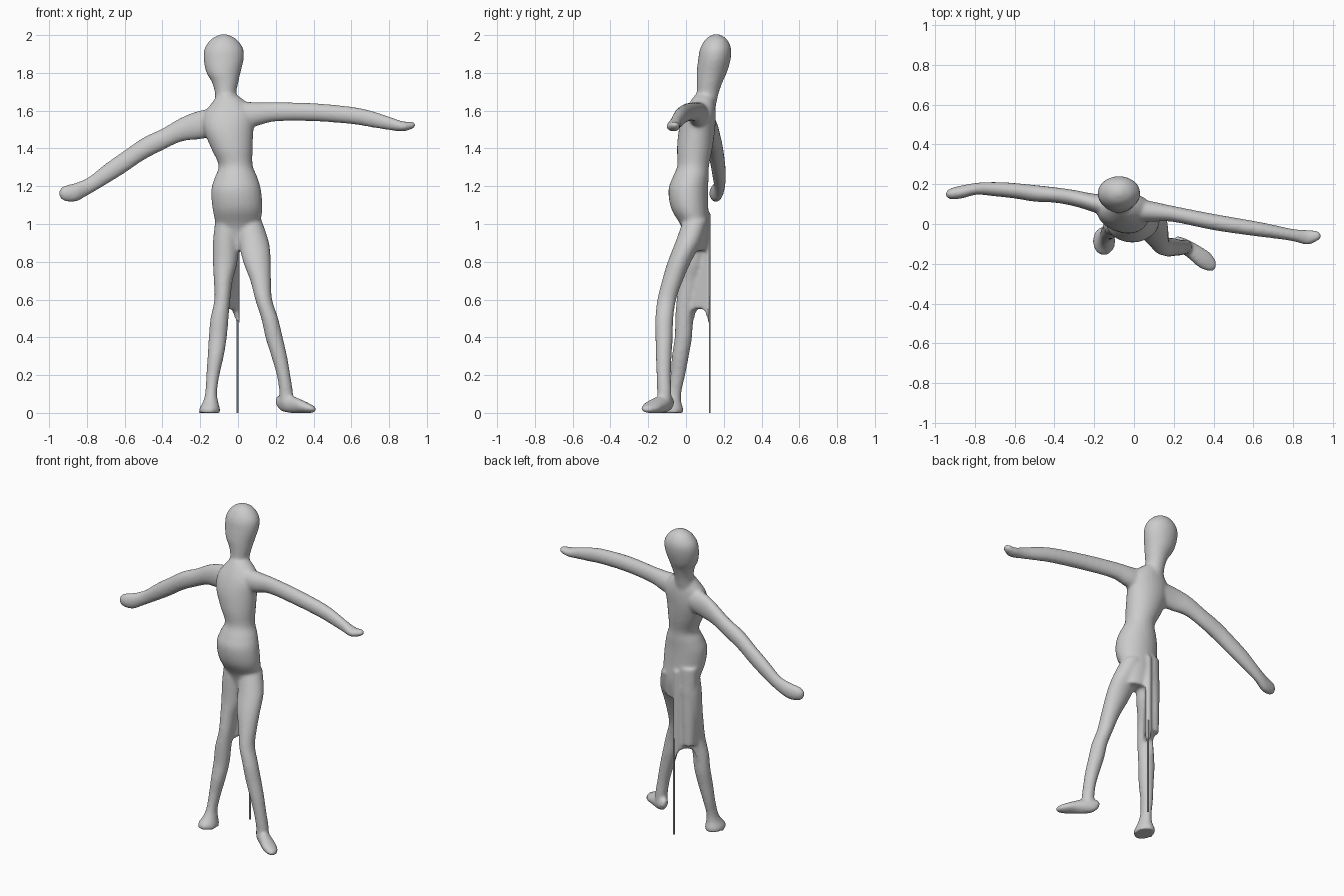
import bpy, bmesh, math
from mathutils import Vector

SIDES, STEPS = 24, 4
bm = bmesh.new()


def spline(a, b, c, d, t):
    return 0.5 * (2 * b + (c - a) * t + (2 * a - 5 * b + 4 * c - d) * t * t
                  + (3 * b - a - 3 * c + d) * t ** 3)


def limb(sections, along="Z", power=1.0):
    """Loft ellipses (x, y, z, r1, r2); Z: r1=x r2=y, X: r1=y r2=z."""
    n, path = len(sections), []
    for i in range(n - 1):
        quad = [sections[min(max(i + k, 0), n - 1)] for k in (-1, 0, 1, 2)]
        for s in range(STEPS):
            path.append([spline(*v, s / STEPS) for v in zip(*quad)])
    path.append(sections[-1])
    rings = []
    for x, y, z, r1, r2 in path:
        ring = []
        for k in range(SIDES):
            a = 2 * math.pi * k / SIDES
            u, v = r1 * math.cos(a), r2 * math.sin(a)
            off = Vector((u, v, 0)) if along == "Z" else Vector((0, u, v))
            ring.append(bm.verts.new(Vector((x, y, z)) + off))
        rings.append(ring)
    for a, b in zip(rings, rings[1:]):
        for k in range(SIDES):
            j = (k + 1) % SIDES
            bm.faces.new((a[k], a[j], b[j], b[k]))
    bm.faces.new(rings[0][::-1])
    bm.faces.new(rings[-1])


# head and neck
limb([(-.06, .09, 1.58, .07, .06), (-.065, .112, 1.68, .056, .058),
      (-.068, .125, 1.75, .070, .068), (-.077, .136, 1.80, .090, .080),
      (-.076, .150, 1.87, .106, .086), (-.075, .157, 1.93, .102, .082),
      (-.075, .160, 1.98, .065, .055), (-.075, .160, 2.005, .015, .015)])
# torso and pelvis
limb([(.00, .055, .86, .10, .05), (.00, .050, .98, .115, .072),
      (-.003, .020, 1.08, .132, .098), (-.01, .012, 1.18, .132, .105),
      (-.01, .025, 1.25, .112, .095), (-.012, .038, 1.31, .090, .084),
      (-.032, .046, 1.40, .110, .094), (-.05, .058, 1.50, .132, .096),
      (-.045, .072, 1.58, .135, .086), (-.045, .085, 1.64, .095, .068),
      (-.055, .095, 1.68, .055, .050)])
# left arm, held straight out
limb([(.00, .070, 1.575, .060, .075), (.10, .062, 1.582, .050, .063),
      (.20, .050, 1.594, .040, .051), (.40, .010, 1.592, .041, .048),
      (.60, -.022, 1.575, .038, .046), (.70, -.038, 1.557, .034, .044),
      (.80, -.056, 1.533, .031, .036), (.87, -.067, 1.517, .038, .027),
      (.92, -.060, 1.522, .026, .020), (.938, -.060, 1.525, .012, .010)], "X")
# right arm, lowered and swept back
limb([(-.10, .085, 1.54, .060, .075), (-.20, .105, 1.525, .047, .076),
      (-.30, .130, 1.500, .041, .064), (-.40, .146, 1.448, .039, .058),
      (-.50, .154, 1.398, .042, .060), (-.60, .167, 1.330, .039, .060),
      (-.70, .175, 1.264, .036, .056), (-.79, .177, 1.202, .030, .047),
      (-.86, .162, 1.168, .033, .050), (-.92, .152, 1.162, .028, .040),
      (-.945, .150, 1.162, .012, .018)], "X")
# left leg, stepping forward
limb([(.06, .050, 1.02, .065, .065), (.085, .010, .90, .080, .068),
      (.100, -.035, .80, .073, .062), (.120, -.072, .70, .055, .055),
      (.136, -.102, .60, .045, .050), (.168, -.115, .50, .045, .048),
      (.191, -.116, .40, .046, .046), (.218, -.118, .30, .042, .042),
      (.241, -.118, .20, .036, .038), (.255, -.115, .11, .036, .038),
      (.255, -.115, .05, .036, .040)])
# left foot, toes turned out
limb([(.200, -.085, .065, .020, .020), (.230, -.100, .052, .037, .042),
      (.280, -.130, .045, .047, .046), (.330, -.165, .036, .055, .037),
      (.380, -.190, .024, .048, .025), (.412, -.205, .018, .022, .013)], "X")
# right leg and foot
limb([(-.15, -.085, .0, .058, .070), (-.15, -.085, .025, .054, .070),
      (-.145, -.075, .06, .040, .050), (-.142, -.062, .11, .031, .038),
      (-.133, -.043, .20, .035, .039), (-.118, -.030, .30, .043, .045),
      (-.107, -.014, .40, .048, .046), (-.098, -.010, .50, .048, .047),
      (-.083, .000, .60, .042, .050), (-.078, .025, .70, .050, .062),
      (-.068, .042, .80, .065, .066), (-.064, .050, .92, .068, .070),
      (-.055, .050, 1.03, .062, .065)])

# draped web behind the right leg, arched along its lower edge
N = 10
columns = []
for i in range(N + 1):
    t = i / N
    p = Vector((-.085 + .085 * t, .015 + .110 * t, 0))
    low = .55 - .09 * abs(2 * t - 1) ** 4
    side = Vector((.79, -.61, 0)) * (.024 - .012 * t)
    columns.append([bm.verts.new(p + side * s + Vector((0, 0, z)))
                    for s, z in ((-1.6, low), (1, low), (1, 1.06), (-1.6, 1.06))])
for a, b in zip(columns, columns[1:]):
    for k in range(4):
        j = (k + 1) % 4
        bm.faces.new((a[k], a[j], b[j], b[k]))
bm.faces.new(columns[0][::-1])
bm.faces.new(columns[-1])
# fill at the back of the right thigh
limb([(-.075, .070, .58, .040, .045), (-.07, .070, .80, .052, .048),
      (-.06, .065, 1.08, .065, .052)])

# fuse every part into one soft skin
bmesh.ops.recalc_face_normals(bm, faces=bm.faces)
mesh = bpy.data.meshes.new("figure_body")
bm.to_mesh(mesh)
bm.free()
body = bpy.data.objects.new("figure_body", mesh)
bpy.context.collection.objects.link(body)
skin = body.modifiers.new("fuse", "REMESH")
skin.mode = "VOXEL"
skin.voxel_size = 0.009
skin.use_smooth_shade = True
soft = body.modifiers.new("soften", "SMOOTH")
soft.factor = 0.5
soft.iterations = 8

# thin strand hanging from the web to the ground
bpy.ops.mesh.primitive_cylinder_add(vertices=8, radius=.005, depth=.62,
                                    location=(-.002, .126, .31))
bpy.context.object.name = "hanging_strand"
bpy.ops.object.shade_smooth_by_angle()
